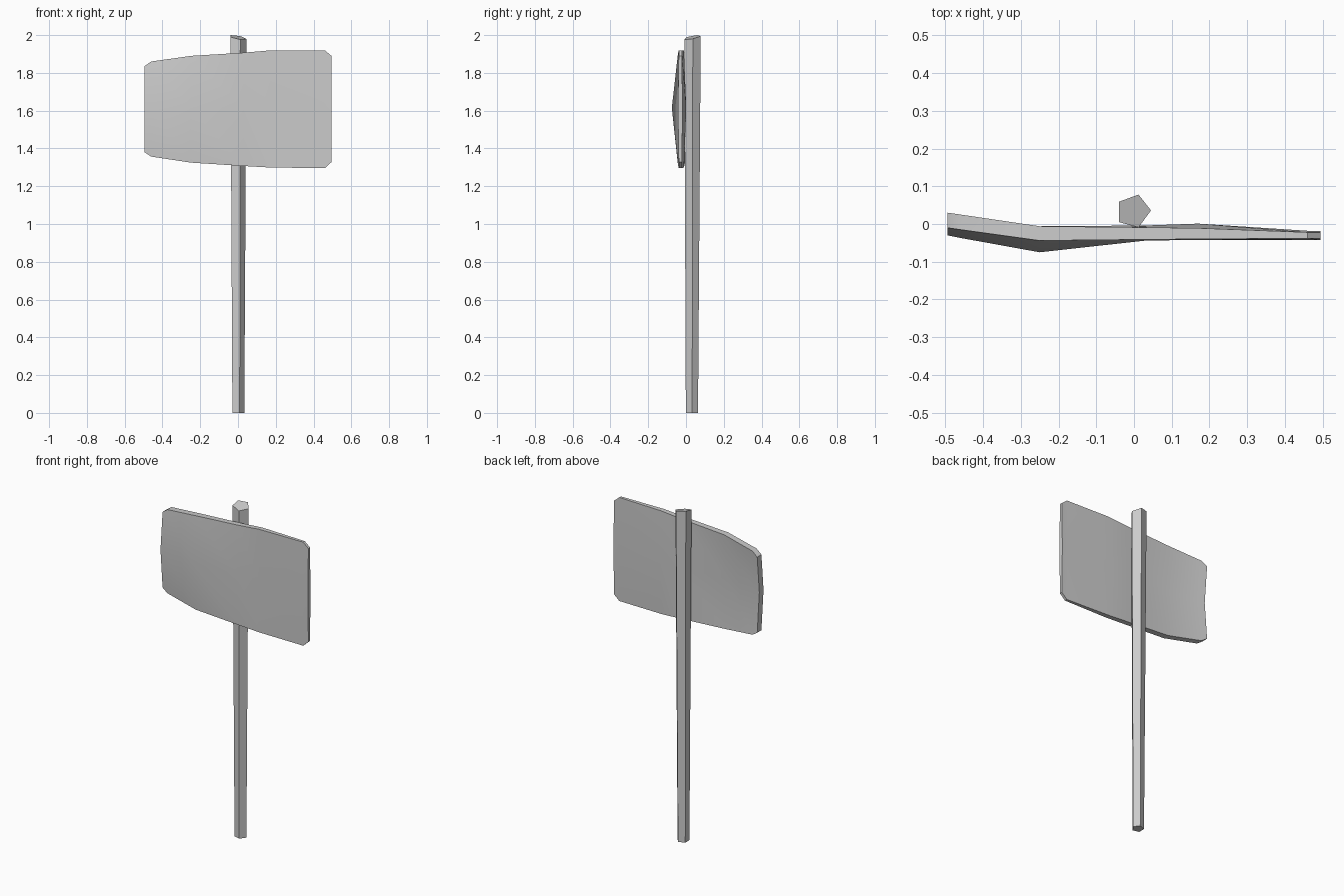
import bpy

if "Cube" in bpy.data.objects:
    bpy.data.objects.remove(bpy.data.objects["Cube"])


def loft(name, rings, smooth=None):
    """Skin a series of equal-sized rings and cap both ends."""
    n = len(rings[0])
    verts = [v for ring in rings for v in ring]
    faces = [list(range(n)), list(range(len(verts) - n, len(verts)))[::-1]]
    for r in range(len(rings) - 1):
        for i in range(n):
            j = (i + 1) % n
            faces.append([r * n + i, (r + 1) * n + i, (r + 1) * n + j, r * n + j])
    mesh = bpy.data.meshes.new(name)
    mesh.from_pydata(verts, [], faces)
    obj = bpy.data.objects.new(name, mesh)
    bpy.context.collection.objects.link(obj)
    bpy.context.view_layer.objects.active = obj
    obj.select_set(True)
    bpy.ops.object.mode_set(mode='EDIT')
    bpy.ops.mesh.select_all(action='SELECT')
    bpy.ops.mesh.normals_make_consistent(inside=False)
    bpy.ops.object.mode_set(mode='OBJECT')
    if smooth:
        bpy.ops.object.shade_smooth_by_angle(angle=smooth)
    obj.select_set(False)
    return obj


# five-sided post, flaring slightly upward, with a slanted top
pentagon = [(-0.04, 0.059), (0.012, 0.078), (0.045, 0.036), (0.012, -0.009), (-0.04, 0.005)]
top_z = [2.0, 1.995, 1.98, 1.976, 1.99]
base = [(x * 0.74, 0.031 + (y - 0.034) * 0.74, 0) for x, y in pentagon]
top = [(x, y, z) for (x, y), z in zip(pentagon, top_z)]
loft("post", [base, top])

# warped sign board: x, top z, bottom z, front edge y, front middle y, back edge y, back middle y
columns = [
    (-0.495, 1.835, 1.380, -0.010, -0.030, 0.030, 0.010),
    (-0.460, 1.860, 1.357, -0.015, -0.037, 0.025, 0.005),
    (-0.250, 1.890, 1.325, -0.044, -0.075, -0.006, -0.030),
    (0.030, 1.907, 1.307, -0.041, -0.044, -0.009, -0.004),
    (0.170, 1.919, 1.299, -0.040, -0.042, -0.011, 0.001),
    (0.460, 1.919, 1.296, -0.038, -0.042, -0.022, -0.018),
    (0.495, 1.890, 1.328, -0.038, -0.043, -0.022, -0.018),
]
mid = 1.615
loft("sign_board", [[(x, f, t), (x, fm, mid), (x, f, b), (x, k, b), (x, km, mid), (x, k, t)]
                    for x, t, b, f, fm, k, km in columns], smooth=0.55)
